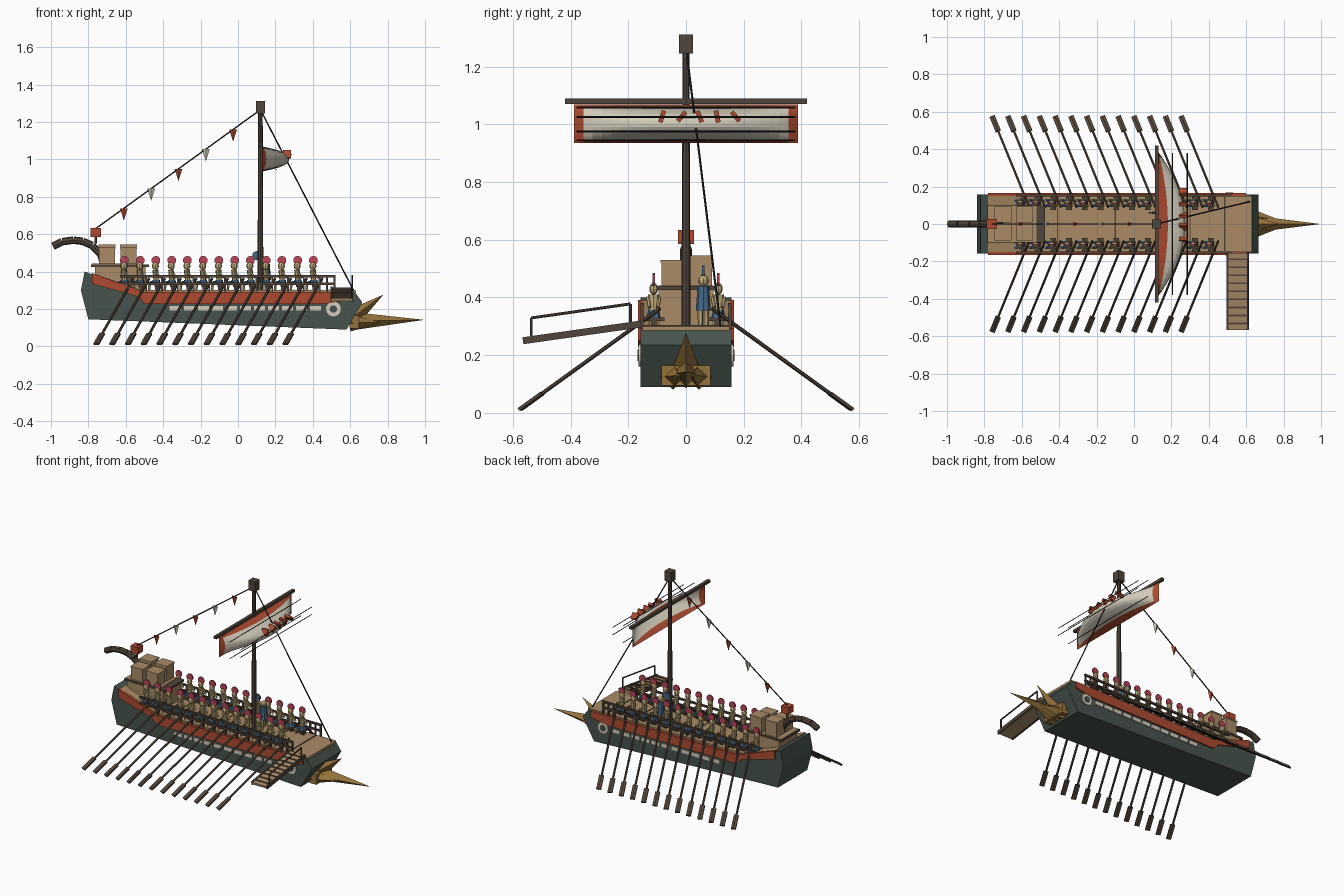
import bpy, bmesh, math
from mathutils import Vector, Matrix

if "Cube" in bpy.data.objects:
    bpy.data.objects.remove(bpy.data.objects["Cube"])

COLOURS = {
    "hull_green": (0.062, 0.088, 0.074), "deck_tan": (0.40, 0.26, 0.135),
    "dark_wood": (0.085, 0.06, 0.042), "trim_red": (0.42, 0.07, 0.03),
    "sail_cream": (0.66, 0.61, 0.50), "bronze": (0.30, 0.17, 0.045),
    "tunic_blue": (0.06, 0.14, 0.25), "crest_crimson": (0.50, 0.06, 0.10),
    "armour_gold": (0.52, 0.40, 0.19), "rope_black": (0.02, 0.018, 0.015),
}
ORDER = list(COLOURS)
for key, rgb in COLOURS.items():
    m = bpy.data.materials.new(key)
    m.use_nodes = True
    m.diffuse_color = (*rgb, 1)
    m.node_tree.nodes["Principled BSDF"].inputs["Base Color"].default_value = (*rgb, 1)


class Part:
    """Collects primitives of several colours in one mesh."""

    def __init__(self, name):
        self.name, self.bm, self.used = name, bmesh.new(), []

    def paint(self, verts, colour):
        if colour not in self.used:
            self.used.append(colour)
        for f in {f for v in verts for f in v.link_faces}:
            f.material_index = self.used.index(colour)

    def box(self, c, size, colour, turn=Matrix()):
        mat = Matrix.Translation(c) @ turn @ Matrix.Diagonal((*size, 1))
        self.paint(bmesh.ops.create_cube(self.bm, size=1, matrix=mat)["verts"], colour)

    def beam(self, a, b, w, h, colour):
        a, b = Vector(a), Vector(b)
        turn = (b - a).to_track_quat('Z', 'Y').to_matrix().to_4x4()
        self.box((a + b) / 2, (w, h, (b - a).length), colour, turn)

    def rod(self, a, b, r1, r2, colour, n=6, flat=1):
        a, b = Vector(a), Vector(b)
        mat = (Matrix.Translation((a + b) / 2) @ (b - a).to_track_quat('Z', 'Y').to_matrix().to_4x4()
               @ Matrix.Diagonal((1, flat, 1, 1)))
        self.paint(bmesh.ops.create_cone(self.bm, cap_ends=True, segments=n, radius1=r1, radius2=r2,
                                         depth=(b - a).length, matrix=mat)["verts"], colour)

    def ball(self, c, r, colour, scale=(1, 1, 1)):
        mat = Matrix.Translation(c) @ Matrix.Diagonal((*scale, 1))
        self.paint(bmesh.ops.create_uvsphere(self.bm, u_segments=8, v_segments=6, radius=r,
                                             matrix=mat)["verts"], colour)

    def prism(self, outline, y0, y1, colour):
        rings = [[self.bm.verts.new((x, y, z)) for x, z in outline] for y in (y0, y1)]
        self.bm.faces.new(rings[0])
        self.bm.faces.new(rings[1])
        for i in range(len(outline)):
            self.bm.faces.new((rings[0][i - 1], rings[0][i], rings[1][i], rings[1][i - 1]))
        self.paint(rings[0] + rings[1], colour)

    def finish(self):
        bmesh.ops.recalc_face_normals(self.bm, faces=self.bm.faces)
        me = bpy.data.meshes.new(self.name)
        self.bm.to_mesh(me)
        self.bm.free()
        for c in self.used:
            me.materials.append(bpy.data.materials[c])
        ob = bpy.data.objects.new(self.name, me)
        bpy.context.scene.collection.objects.link(ob)
        return ob


SEATS = [-0.61 + 0.0842 * i for i in range(13)]

# Hull and deck
p = Part("hull")
p.prism([(-0.82, 0.4), (-0.84, 0.3), (-0.8, 0.145), (0.58, 0.09), (0.665, 0.235),
         (0.625, 0.29), (-0.52, 0.29)], -0.157, 0.157, "hull_green")
p.finish()
p = Part("deck")
p.prism([(-0.78, 0.392), (-0.52, 0.302), (0.63, 0.3), (0.63, 0.285), (-0.52, 0.28), (-0.78, 0.37)],
        -0.15, 0.15, "deck_tan")
for x in (-0.41, -0.1, 0.3, 0.485):
    p.box((x, 0, 0.302), (0.006, 0.29, 0.004), "dark_wood")
p.finish()

# Side trim, dashes and bow eyes
for side, s in (("right", -1), ("left", 1)):
    p = Part(side + "_trim")
    p.prism([(-0.78, 0.392), (-0.5, 0.29), (0.6, 0.292), (0.6, 0.25), (0.47, 0.228),
             (-0.5, 0.228), (-0.53, 0.265), (-0.78, 0.335)], s * 0.15, s * 0.166, "trim_red")
    for i in range(11):
        p.box((-0.335 + i * 0.075, s * 0.159, 0.203), (0.06, 0.008, 0.024), "sail_cream")
    for r, d, c in ((0.04, 0.164, "sail_cream"), (0.02, 0.168, "hull_green")):
        p.rod((0.51, s * 0.15, 0.2), (0.51, s * d, 0.2), r, r, c, 12)
    p.finish()

    # Railing
    p = Part(side + "_railing")
    for z in (0.335, 0.375):
        p.beam((-0.63, s * 0.152, z), (0.52, s * 0.152, z), 0.012, 0.012, "dark_wood")
    for x in SEATS + [0.475, 0.515]:
        p.box((x + 0.035 if x < 0.44 else x, s * 0.152, 0.335), (0.01, 0.01, 0.09), "dark_wood")
    p.finish()

    # Oars
    p = Part(side + "_oars")
    for x in SEATS:
        top = Vector((x + 0.05, s * 0.09, 0.362))
        tip = Vector((x - 0.148, s * 0.575, 0.012))
        p.rod(top, tip, 0.007, 0.007, "dark_wood")
        p.beam(top.lerp(tip, 0.84), tip, 0.03, 0.011, "dark_wood")
    p.finish()

# Stern platform with cargo
p = Part("stern_platform")
p.box((-0.63, 0, 0.365), (0.27, 0.19, 0.12), "deck_tan")
p.box((-0.63, 0, 0.432), (0.31, 0.2, 0.014), "dark_wood")
p.box((-0.65, 0, 0.439), (0.26, 0.19, 0.006), "deck_tan")
p.finish()
p = Part("cargo_crates")
for x, y, h in ((-0.7, -0.045, 0.085), (-0.7, 0.05, 0.1), (-0.585, -0.045, 0.085), (-0.585, 0.05, 0.1)):
    p.box((x, y, 0.44 + h / 2), (0.085, 0.08, h), "deck_tan")
    p.box((x, y, 0.44 + h), (0.091, 0.086, 0.009), "deck_tan")
p.finish()

# Curved stern post
p = Part("stern_post")
path = [(-0.715, 0.43), (-0.735, 0.495), (-0.78, 0.54), (-0.83, 0.562), (-0.88, 0.568),
        (-0.94, 0.56), (-0.99, 0.535)]
for (x0, z0), (x1, z1) in zip(path, path[1:]):
    p.rod((x0, 0, z0), (x1, 0, z1), 0.02, 0.02, "dark_wood", 8)
p.finish()
p = Part("stern_lantern")
p.box((-0.76, 0, 0.61), (0.055, 0.055, 0.048), "trim_red")
p.rod((-0.76, 0, 0.55), (-0.76, 0, 0.6), 0.008, 0.008, "dark_wood")
p.finish()

# Bronze ram
p = Part("ram")
p.rod((0.6, 0, 0.135), (0.988, 0, 0.142), 0.05, 0.001, "bronze", 4)
p.rod((0.62, 0, 0.16), (0.775, 0, 0.275), 0.045, 0.001, "bronze", 4)
for s in (-1, 1):
    p.rod((0.6, s * 0.045, 0.125), (0.76, s * 0.025, 0.13), 0.045, 0.004, "bronze", 4)
p.box((0.622, 0, 0.13), (0.05, 0.17, 0.07), "bronze")
p.finish()

# Mast, yard and top
p = Part("mast")
p.rod((0.12, 0, 0.29), (0.12, 0, 1.26), 0.016, 0.012, "dark_wood", 8)
p.box((0.12, 0, 1.278), (0.05, 0.05, 0.066), "dark_wood")
p.box((0.122, 0, 1.08), (0.02, 0.84, 0.018), "dark_wood")
p.finish()

# Billowing sail with red border
p = Part("sail")
NU, NV = 24, 12
grid = []
for i in range(NU + 1):
    u = -1 + 2 * i / NU
    grid.append([])
    for j in range(NV + 1):
        v = -1 + 2 * j / NV
        belly = 0.145 * (1 - u * u) * (1 - abs(v) ** 2.5)
        grid[-1].append(p.bm.verts.new((0.128 + belly, 0.388 * u, 1.002 + 0.067 * v)))
p.used = ["sail_cream", "trim_red"]
for i in range(NU):
    for j in range(NV):
        f = p.bm.faces.new((grid[i][j], grid[i + 1][j], grid[i + 1][j + 1], grid[i][j + 1]))
        f.material_index = int(i in (0, NU - 1) or j in (0, NV - 1))
p.finish()
p = Part("sail_marks")
for y, lean in ((-0.083, 0.3), (-0.015, 0.7), (0.047, -0.4), (0.108, -0.2), (0.172, -0.7)):
    p.box((0.262, y, 1.027), (0.045, 0.016, 0.042), "trim_red", Matrix.Rotation(-lean, 4, 'X'))
p.finish()
p = Part("sail_lines")
for x, z in ((0.205, 1.058), (0.285, 1.025), (0.285, 0.975), (0.205, 0.945)):
    p.rod((x, -0.38, z), (x, 0.38, z), 0.003, 0.003, "rope_black", 4)
p.finish()

# Rigging and pennants
p = Part("rigging")
aft, head = Vector((-0.76, 0, 0.63)), Vector((0.12, 0, 1.265))
p.rod(aft, head, 0.004, 0.004, "rope_black", 5)
p.rod(head, (0.62, 0.12, 0.295), 0.004, 0.004, "rope_black", 5)
p.finish()
p = Part("pennants")
for i in range(5):
    q = aft.lerp(head, 0.17 + 0.166 * i)
    p.rod(q, q - Vector((0, 0, 0.062)), 0.021, 0.001, ("trim_red", "sail_cream")[i % 2], 4, 0.5)
p.finish()

# Gangplank
p = Part("gangplank")
a, b = Vector((0.555, -0.155, 0.308)), Vector((0.555, -0.565, 0.25))
p.beam(a, b, 0.11, 0.014, "deck_tan")
for dx in (-0.055, 0.055):
    off = Vector((dx, 0, 0))
    p.beam(a + off, b + off, 0.01, 0.024, "dark_wood")
for i in range(9):
    q = a.lerp(b, 0.08 + 0.105 * i)
    p.box(q + Vector((0, 0, 0.007)), (0.11, 0.009, 0.008), "dark_wood")
feet = [a.lerp(b, t) + Vector((0.055, 0, 0)) for t in (0.09, 0.93)]
tops = [q + Vector((0, 0, 0.075)) for q in feet]
for q, t in zip(feet + tops[:1], tops):
    p.rod(q, t, 0.005, 0.005, "dark_wood")
p.rod(tops[0], tops[1], 0.005, 0.005, "dark_wood")
p.finish()

# Seated rowers, one shared mesh placed at every bench
p = Part("rower")
p.box((0.01, 0, 0.325), (0.03, 0.075, 0.012), "dark_wood")
p.box((0.01, 0, 0.312), (0.022, 0.02, 0.03), "dark_wood")
p.rod((0.005, 0, 0.335), (0, 0, 0.41), 0.017, 0.02, "armour_gold", 8, 0.8)
p.rod((0.005, 0, 0.33), (0.004, 0, 0.356), 0.024, 0.019, "tunic_blue", 8)
p.ball((0, 0, 0.43), 0.019, "armour_gold", (1, 0.8, 1.1))
p.rod((0.003, -0.004, 0.46), (0.003, 0.004, 0.46), 0.024, 0.024, "crest_crimson", 10)
for s in (-1, 1):
    p.rod((0, s * 0.02, 0.4), (0.028, s * 0.014, 0.366), 0.007, 0.006, "armour_gold")
    p.rod((0, s * 0.012, 0.337), (-0.03, s * 0.014, 0.343), 0.009, 0.008, "tunic_blue")
    p.rod((-0.03, s * 0.014, 0.343), (-0.034, s * 0.014, 0.3), 0.007, 0.006, "armour_gold")
first = p.finish()
for s in (-1, 1):
    for x in SEATS:
        ob = first if (s, x) == (-1, SEATS[0]) else first.copy()
        ob.location = (x, s * 0.112, 0)
        if ob is not first:
            bpy.context.scene.collection.objects.link(ob)

# Standing officer beside the mast
p = Part("officer")
for s in (-1, 1):
    p.rod((0.15, 0.06 + s * 0.01, 0.3), (0.15, 0.06 + s * 0.01, 0.37), 0.009, 0.01, "armour_gold")
p.rod((0.15, 0.06, 0.355), (0.15, 0.06, 0.44), 0.026, 0.02, "tunic_blue", 8)
p.ball((0.15, 0.06, 0.458), 0.019, "armour_gold")
p.rod((0.1, 0.056, 0.485), (0.1, 0.064, 0.485), 0.025, 0.025, "tunic_blue", 10)
p.rod((0.15, 0.06, 0.43), (0.1, 0.06, 0.48), 0.008, 0.007, "armour_gold")
p.finish()
